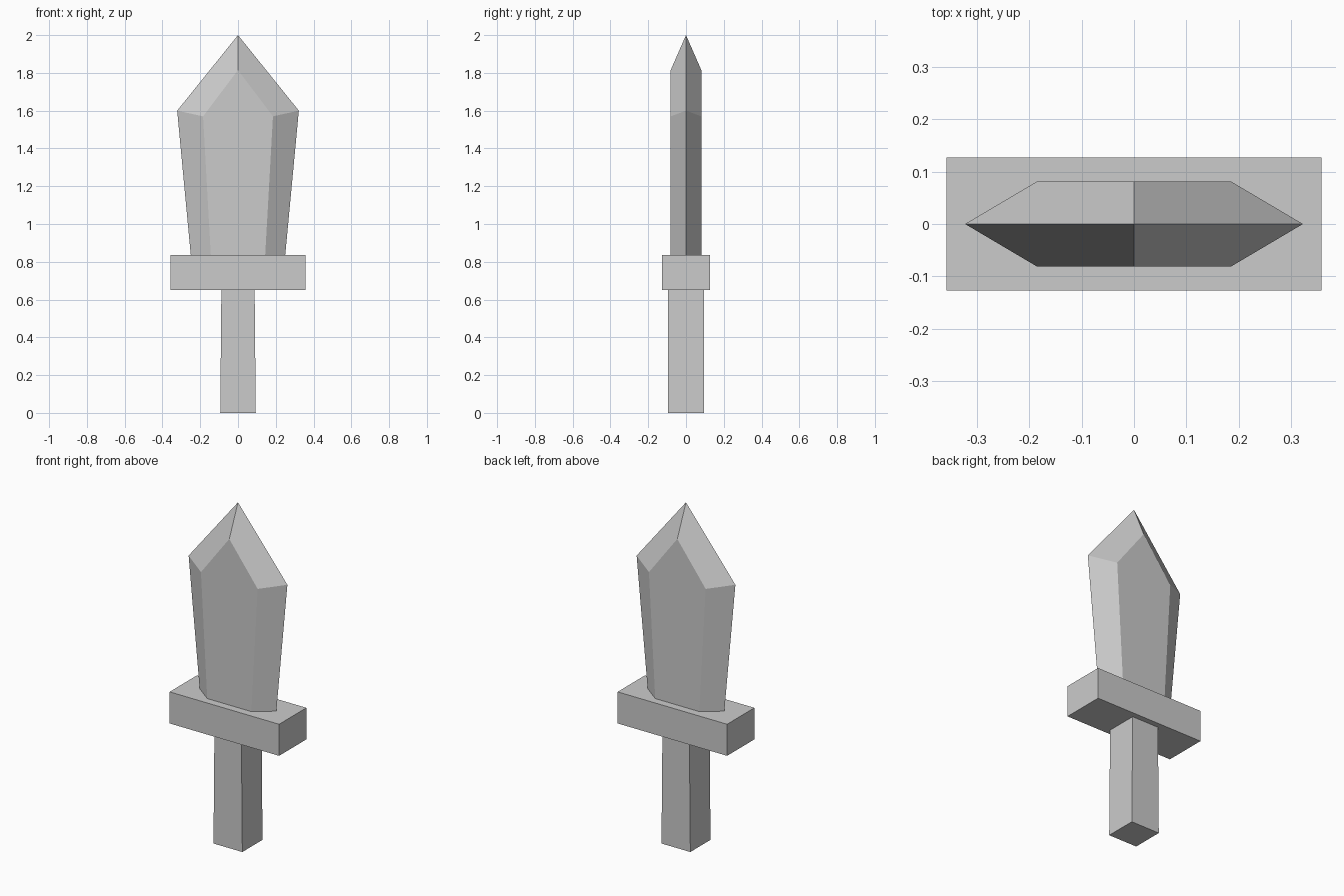
import bpy, bmesh

if "Cube" in bpy.data.objects:
    bpy.data.objects.remove(bpy.data.objects["Cube"])


def loft(name, sections, tip_faces=None):
    """Bridge matching rings of points and cap both ends."""
    bm = bmesh.new()
    rings = [[bm.verts.new(p) for p in ring] for ring in sections]
    n = len(rings[0])
    for a, b in zip(rings, rings[1:]):
        for i in range(n):
            j = (i + 1) % n
            bm.faces.new((a[i], a[j], b[j], b[i]))
    bm.faces.new(rings[0][::-1])
    if tip_faces:
        tip_faces(bm, rings)
    else:
        bm.faces.new(rings[-1])
    bmesh.ops.recalc_face_normals(bm, faces=bm.faces)
    mesh = bpy.data.meshes.new(name)
    bm.to_mesh(mesh)
    bm.free()
    obj = bpy.data.objects.new(name, mesh)
    bpy.context.collection.objects.link(obj)
    return obj


def rect(hx, hy, z):
    return [(-hx, -hy, z), (hx, -hy, z), (hx, hy, z), (-hx, hy, z)]


def blade_ring(edge, flat, thick, z_edge, z_flat):
    return [(-edge, 0, z_edge), (-flat, -thick, z_flat), (flat, -thick, z_flat),
            (edge, 0, z_edge), (flat, thick, z_flat), (-flat, thick, z_flat)]


def blade_point(bm, rings):
    """Pointed end: flat faces rise to a peak, bevels meet at the tip."""
    left, fl, fr, right, br, bl = rings[-1]
    tip = bm.verts.new((0, 0, 2.0))
    for a, b, y in ((fl, fr, -0.081), (br, bl, 0.081)):
        peak = bm.verts.new((0, y, 1.815))
        bm.faces.new((a, b, peak))
        for corner in (a, b):
            side = left if corner.co.x < 0 else right
            bm.faces.new((side, corner, peak, tip))
    # merge each peak triangle into the broad flat face below it
    bmesh.ops.dissolve_limit(bm, angle_limit=0.01, verts=bm.verts, edges=bm.edges)


# Grip, tapering very slightly in width
loft("grip", [rect(0.094, 0.094, 0), rect(0.088, 0.094, 0.65)])

# Crossguard
loft("crossguard", [rect(0.357, 0.127, 0.65), rect(0.357, 0.127, 0.836)])

# Blade with bevelled edges, widening towards the point
loft("blade", [blade_ring(0.25, 0.144, 0.081, 0.836, 0.836),
               blade_ring(0.322, 0.185, 0.081, 1.60, 1.57)], blade_point)
